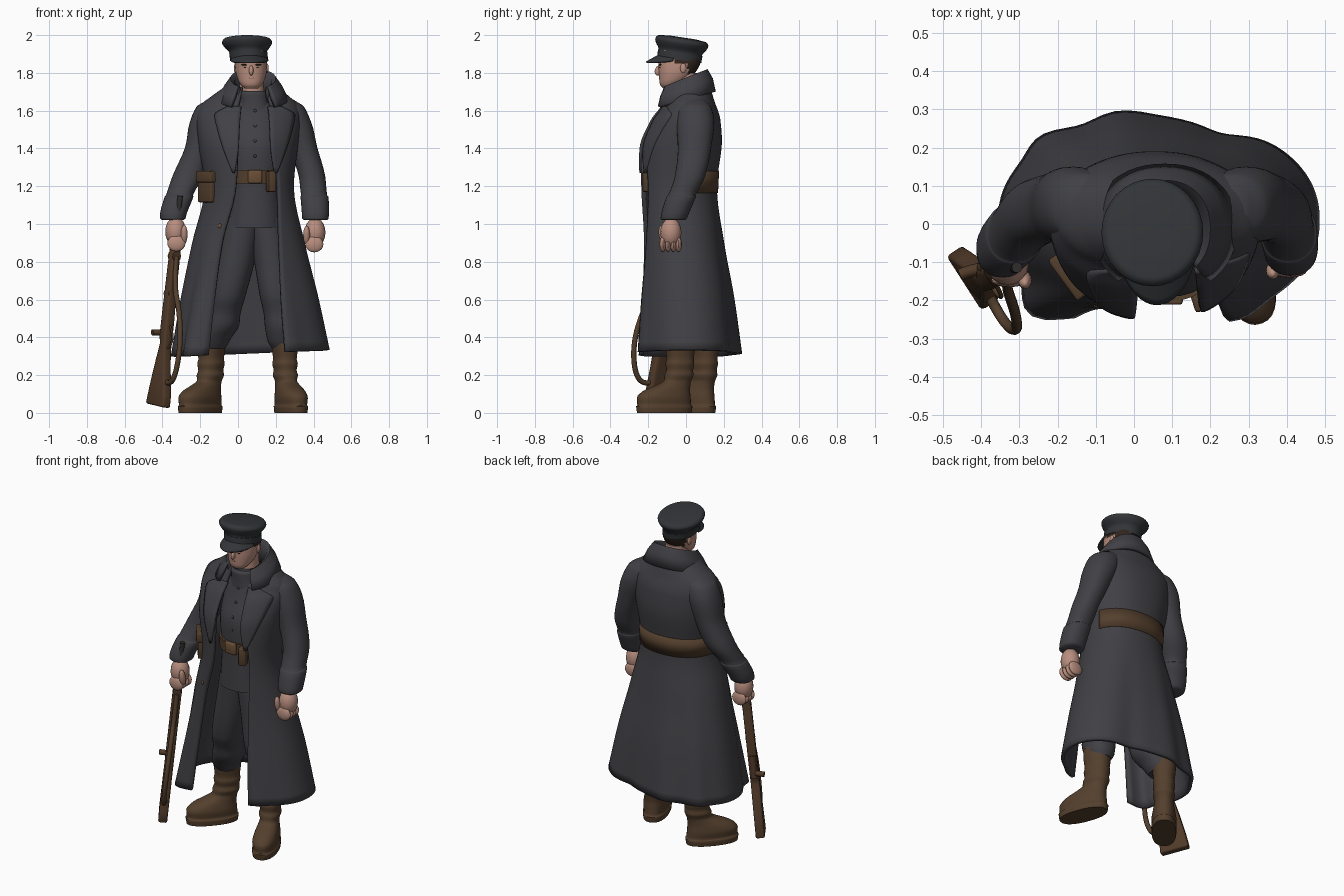
import bpy, bmesh, math
from mathutils import Vector, Matrix

if "Cube" in bpy.data.objects:
    bpy.data.objects.remove(bpy.data.objects["Cube"])


def material(name, *rgb):
    m = bpy.data.materials.new(name)
    m.use_nodes = True
    m.diffuse_color = (*rgb, 1)
    m.node_tree.nodes["Principled BSDF"].inputs["Base Color"].default_value = (*rgb, 1)
    return m


CLOTH = material("charcoal wool", .052, .052, .06)
CAP = material("dark cap cloth", .032, .035, .039)
LEATHER = material("brown leather", .088, .05, .026)
BUCKLE = material("tan buckle", .14, .075, .037)
WOOD = material("rifle wood", .082, .043, .022)
METAL = material("dark metal", .03, .027, .026)
SKIN = material("skin", .48, .27, .21)
HAIR = material("dark hair", .03, .018, .012)


def finish(name, bm, mat, angle=45, thick=0):
    bmesh.ops.recalc_face_normals(bm, faces=bm.faces)
    me = bpy.data.meshes.new(name)
    bm.to_mesh(me)
    bm.free()
    me.materials.append(mat)
    for f in me.polygons:
        f.use_smooth = True
    me.set_sharp_from_angle(angle=math.radians(angle))
    ob = bpy.data.objects.new(name, me)
    bpy.context.collection.objects.link(ob)
    if thick:
        mod = ob.modifiers.new("thickness", 'SOLIDIFY')
        mod.thickness, mod.offset = thick, 0
    return ob


def skin(name, rings, mat, closed=True, thick=0, angle=45):
    """Join rings of points; closed rings get end caps."""
    bm = bmesh.new()
    vs = [[bm.verts.new(p) for p in r] for r in rings]
    n = len(vs[0])
    for lo, hi in zip(vs, vs[1:]):
        for i in range(n if closed else n - 1):
            j = (i + 1) % n
            bm.faces.new((lo[i], lo[j], hi[j], hi[i]))
    if closed:
        bm.faces.new(vs[0])
        bm.faces.new(vs[-1])
    return finish(name, bm, mat, angle, thick)


def sample(rows, z):
    """Smooth monotone interpolation of rows keyed by their first value."""
    i = max(k for k in range(len(rows) - 1) if k == 0 or rows[k][0] <= z)
    h = rows[i + 1][0] - rows[i][0]
    t = (z - rows[i][0]) / h

    def slope(k, c):
        s = [(rows[j + 1][c] - rows[j][c]) / (rows[j + 1][0] - rows[j][0])
             for j in (k - 1, k) if 0 <= j < len(rows) - 1]
        if len(s) == 1:
            return s[0]
        return 0 if s[0] * s[1] <= 0 else 2 * s[0] * s[1] / (s[0] + s[1])
    out = []
    for c in range(1, len(rows[0])):
        p, q = rows[i][c], rows[i + 1][c]
        out.append(p + (q - p) * t * t * (3 - 2 * t)
                   + h * t * (1 - t) * (slope(i, c) * (1 - t) - slope(i + 1, c) * t))
    return out


def levels(rows, n):
    return [a[0] + (b[0] - a[0]) * k / n for a, b in zip(rows, rows[1:])
            for k in range(n)] + [rows[-1][0]]


def oval(cx, cy, a, b, t, p=2.2):
    s, c = math.sin(t), -math.cos(t)
    return (cx + a * math.copysign(abs(s) ** (2 / p), s),
            cy + b * math.copysign(abs(c) ** (2 / p), c))


def loft(name, rows, mat, n=4, sides=32, p=2.2):
    """Rows are (z, centre x, centre y, half width, half depth)."""
    return skin(name, [[(*oval(*sample(rows, z), 2 * math.pi * k / sides, p), z)
                        for k in range(sides)] for z in levels(rows, n)], mat)


def ball(name, loc, size, mat, rot=0):
    bm = bmesh.new()
    bmesh.ops.create_uvsphere(bm, u_segments=16, v_segments=10, radius=1)
    bm.transform(Matrix.Translation(loc) @ Matrix.Rotation(rot, 4, 'X') @ Matrix.Diagonal((*size, 1)))
    return finish(name, bm, mat)


def box(name, loc, size, mat, turn=0):
    bm = bmesh.new()
    bmesh.ops.create_cube(bm, size=1)
    bm.transform(Matrix.Translation(loc) @ Matrix.Rotation(turn, 4, 'Z') @ Matrix.Diagonal((*size, 1)))
    bmesh.ops.bevel(bm, geom=bm.edges[:], offset=.008, segments=2, affect='EDGES', profile=.5)
    return finish(name, bm, mat)


# Greatcoat: open ring sections (z, cx, cy, a, b, opening left, opening right)
COAT = [(.315, .065, .01, .41, .255, -.14, .235), (.6, .06, 0, .355, .235, -.115, .22),
        (.9, .055, -.02, .287, .208, -.08, .215), (1.2, .06, -.04, .225, .193, -.01, .21),
        (1.4, .055, -.025, .25, .202, 0, .19), (1.55, .055, .003, .265, .168, 0, .18),
        (1.62, .06, .018, .25, .132, .005, .17), (1.67, .065, .018, .195, .115, .015, .155),
        (1.72, .07, .018, .13, .1, .025, .145)]
FOLDS = [(.45, .08), (2.74, -.08), (3.34, .1), (3.85, .08), (5.6, .2)]


def coat_point(z, t, grow=0):
    cx, cy, a, b = sample(COAT, z)[:4]
    k = 1 + max(0, 1.1 - z) / .78 * sum(h * math.exp(-((t - c) / .2) ** 2) for c, h in FOLDS)
    x, y = oval(cx, cy, a * k + grow, b * k + grow, t)
    return (x, y, z + max(0, 1 - z) * .06 * (x - cx))


def coat_ring(z, n=80):
    cx, cy, a, b, x0, x1 = sample(COAT, z)
    t0, t1 = (math.copysign(math.asin(abs(u) ** 1.1), u) for u in ((x0 - cx) / a, (x1 - cx) / a))
    return [coat_point(z, t1 + (2 * math.pi + t0 - t1) * k / n) for k in range(n + 1)]


def front_y(x, z):
    cx, cy, a, b = sample(COAT, z)[:4]
    return cy - b * max(0, 1 - min(1, abs((x - cx) / a)) ** 2.2) ** (1 / 2.2)


skin("greatcoat", [coat_ring(z) for z in levels(COAT, 6)], CLOTH, closed=False, thick=.022)

# Back belt follows the coat waist from the left side seam to the right pouch
skin("back_belt", [[coat_point(z, 1.9 + 3.2 * k / 40, .011) for k in range(41)]
                   for z in (1.165, 1.28)], LEATHER, closed=False, thick=.01)

# Lapels: (z, inner edge, outer edge) measured from the body centre line
LAPEL = [(1.27, .105, .115), (1.4, .085, .165), (1.5, .08, .195), (1.575, .075, .21), (1.62, .07, .14)]
for side, label in ((1, "left"), (-1, "right")):
    rings = []
    for z in levels(LAPEL, 4):
        lo, hi = sample(LAPEL, z)
        xs = [.088 + side * (lo + (hi - lo) * k / 6) for k in range(7)]
        rings.append([(x, front_y(x, z) - .014, z) for x in xs])
    skin(label + "_lapel", rings, CLOTH, closed=False, thick=.016)

# Turned-down collar, higher at the nape, with low front points
rings = []
for a, b, z, tilt, gap in ((.1, .1, 1.66, .2, .75), (.106, .115, 1.75, .4, .75), (.118, .125, 1.76, .4, .72),
                           (.148, .145, 1.715, .36, .66), (.18, .16, 1.655, .27, .66)):
    ring = []
    for k in range(41):
        x, y = oval(.08, 0, a, b, gap + (2 * math.pi - 2 * gap) * k / 40)
        ring.append((x, y - .012, z + tilt * y))
    rings.append(ring)
skin("collar", rings, CLOTH, closed=False, thick=.02, angle=60)

# Tunic, roll neck, front belt
TUNIC = [(.98, .09, -.04, .15, .15), (1.2, .09, -.04, .135, .145), (1.4, .09, -.035, .15, .155),
         (1.56, .09, -.02, .14, .115), (1.65, .088, -.02, .09, .09)]
loft("tunic", TUNIC, CLOTH)
loft("roll_neck", [(1.6, .088, -.03, .1, .095), (1.65, .085, -.035, .082, .088),
                   (1.69, .08, -.035, .08, .088), (1.705, .08, -.035, .07, .076)], CLOTH)
loft("front_belt", [(1.215, .09, -.04, .148, .158), (1.285, .09, -.04, .15, .162)], LEATHER, n=1)
box("belt_buckle", (.09, -.2, 1.25), (.075, .022, .07), BUCKLE)
box("left_belt_pouch", (.175, -.2, 1.225), (.045, .055, .11), LEATHER, .3)
box("right_belt_pouch", (-.158, -.128, 1.19), (.12, .055, .15), LEATHER, -.94)
box("right_pouch_flap", (-.16, -.13, 1.25), (.132, .067, .06), LEATHER, -.94)
for z in (1.36, 1.44, 1.52, 1.6):
    ball("tunic_button", (.09, sample(TUNIC, z)[1] - sample(TUNIC, z)[3], z), (.008, .005, .008), CLOTH)
ball("coat_button", (-.095, front_y(-.095, .99) - .012, .99), (.012, .008, .014), BUCKLE)

# Trousers, bloused over the boots
loft("right_trouser_leg", [(.34, -.13, .08, .06, .07), (.38, -.125, .07, .08, .088),
                           (.46, -.085, .035, .09, .102), (.53, -.07, .01, .084, .096),
                           (.62, -.05, -.02, .09, .104),
                           (.8, -.01, -.03, .098, .115), (1.04, .035, -.03, .1, .13)], CLOTH)
loft("left_trouser_leg", [(.34, .24, -.02, .06, .07), (.38, .237, -.025, .08, .088),
                          (.46, .23, -.04, .088, .102), (.53, .218, -.05, .083, .096),
                          (.62, .205, -.06, .09, .104),
                          (.8, .18, -.045, .094, .115), (1.04, .145, -.03, .1, .13)], CLOTH)

# Boots with thick soles, bulbous toes and creased ankles
BOOT = [(0, 0, 0, .07, .15), (.035, 0, 0, .073, .155), (.04, 0, 0, .068, .149),
        (.08, 0, -.003, .072, .148), (.115, 0, .012, .066, .13), (.145, 0, .048, .058, .096),
        (.17, 0, .075, .054, .074), (.2, 0, .083, .063, .077), (.225, 0, .087, .057, .071),
        (.26, 0, .088, .064, .076), (.285, 0, .09, .059, .072), (.34, 0, .09, .066, .078),
        (.4, 0, .09, .07, .08)]
for label, x, y, turn in (("left", .28, -.115, .36), ("right", -.2, .028, -.7)):
    ob = loft(label + "_boot", BOOT, LEATHER, n=3, p=2.3)
    ob.data.transform(Matrix.Translation((x, y, 0)) @ Matrix.Rotation(turn, 4, 'Z'))

# Sleeves with turned-up cuffs
loft("left_sleeve", [(1.02, .41, -.067, .06, .06), (1.03, .41, -.065, .07, .07),
                     (1.145, .405, -.025, .074, .078), (1.152, .403, -.022, .069, .073),
                     (1.25, .392, .02, .07, .08), (1.4, .345, .045, .076, .088),
                     (1.54, .293, .05, .094, .1), (1.62, .258, .045, .092, .088),
                     (1.66, .22, .04, .07, .06)], CLOTH)
loft("right_sleeve", [(1.02, -.345, -.072, .056, .06), (1.03, -.345, -.07, .067, .07),
                      (1.145, -.312, -.025, .076, .08), (1.152, -.31, -.022, .071, .075),
                      (1.27, -.255, .03, .085, .085), (1.4, -.202, .045, .08, .09),
                      (1.54, -.16, .05, .095, .1), (1.62, -.13, .045, .09, .088),
                      (1.655, -.095, .04, .07, .06)], CLOTH)

# Loosely closed hands
for side, label, c in ((1, "left", Vector((.408, -.08, .955))), (-1, "right", Vector((-.33, -.105, .96)))):
    ball(label + "_palm", c, (.055, .056, .078), SKIN)
    for k in range(4):
        ball(label + "_finger", c + Vector((-.004 * side, -.043 + .028 * k, -.062)), (.048, .017, .043), SKIN)
    ball(label + "_thumb", c + Vector((-.045 * side, -.042, -.015)), (.018, .021, .052), SKIN, .2)

# Head with hair assigned to the back
head = loft("head", [(1.718, .07, -.092, .035, .03), (1.735, .07, -.084, .054, .052),
                     (1.77, .07, -.062, .073, .08), (1.81, .07, -.045, .083, .1),
                     (1.86, .068, -.035, .086, .112), (1.92, .06, -.035, .085, .11)], SKIN, n=5)
head.data.materials.append(HAIR)
for f in head.data.polygons:
    if f.center.y > .01 and f.center.z > 1.79 or f.center.y > -.05 and f.center.z > 1.85:
        f.material_index = 1
loft("neck", [(1.62, .075, -.01, .068, .07), (1.8, .07, -.01, .062, .068)], SKIN)
ball("nose", (.07, -.145, 1.813), (.012, .02, .028), SKIN, -.35)
ball("lips", (.07, -.134, 1.772), (.022, .01, .007), SKIN)
ball("chin", (.07, -.116, 1.738), (.028, .018, .016), SKIN)
for side, label in ((1, "left"), (-1, "right")):
    ball(label + "_ear", (.07 + .083 * side, -.015, 1.825), (.009, .016, .026), SKIN)
    ball(label + "_eyebrow", (.07 + .034 * side, -.137, 1.843), (.02, .009, .004), HAIR)
    ball(label + "_eye", (.07 + .032 * side, -.135, 1.828), (.008, .007, .004), HAIR)

# Peaked cap, tipped back
tip = Matrix.Translation((.048, -.035, 1.877)) @ Matrix.Rotation(-.15, 4, 'X')
cap = loft("cap_crown", [(-.01, .01, 0, .094, .112), (.035, .005, 0, .1, .117),
                         (.066, 0, 0, .125, .136), (.085, 0, 0, .133, .142), (.104, 0, 0, .12, .13),
                         (.112, 0, 0, .06, .07)], CAP, p=2)
cap.data.transform(tip)
band = loft("cap_band", [(-.008, .01, 0, .1, .118), (.03, .007, 0, .102, .119)], CAP, n=1, p=2)
band.data.transform(tip)
rings = []
for j in range(5):
    ring = []
    for k in range(21):
        t = -1.25 + 2.5 * k / 20
        reach = j / 4 * .068 * math.cos(t)
        ring.append((.06 + (.098 + reach * .3) * math.sin(t), -.03 - (.112 + reach) * math.cos(t),
                     1.893 - reach * .55 - .02 * math.sin(t) ** 2))
    rings.append(ring)
skin("cap_visor", rings, CAP, closed=False, thick=.01)

# Rifle, standing on its butt; local axes are depth, thickness and length
base = Vector((-.425, -.14, .035))
up = (Vector((-.3, -.12, 1.16)) - base).normalized()
deep = Vector((.55, -.83, 0))
deep = (deep - up * deep.dot(up)).normalized()
frame = Matrix.Translation(base) @ Matrix((deep, up.cross(deep), up)).transposed().to_4x4()
PROFILE = [(-.085, .01), (.085, -.005), (.085, .05), (.045, .24), (.036, .3), (.036, .45), (.026, .62),
           (.02, .95), (-.02, .95), (-.026, .5), (-.026, .38), (-.014, .33), (-.035, .25), (-.065, .12)]
bm = bmesh.new()
face = bm.faces.new([bm.verts.new((d, -.026, h)) for d, h in PROFILE])
ext = bmesh.ops.extrude_face_region(bm, geom=[face])
bmesh.ops.translate(bm, vec=(0, .052, 0), verts=[g for g in ext["geom"] if isinstance(g, bmesh.types.BMVert)])
bmesh.ops.bevel(bm, geom=bm.edges[:], offset=.01, segments=2, affect='EDGES', profile=.5)
finish("rifle_stock", bm, WOOD).data.transform(frame)


def rod(name, points, radius, mat):
    cu = bpy.data.curves.new(name, 'CURVE')
    cu.dimensions, cu.bevel_depth, cu.bevel_resolution, cu.use_fill_caps = '3D', radius, 3, True
    sp = cu.splines.new('NURBS')
    sp.points.add(len(points) - 1)
    for pt, co in zip(sp.points, points):
        pt.co = (*(frame @ Vector(co)), 1)
    sp.use_endpoint_u, sp.order_u = True, 3
    cu.materials.append(mat)
    bpy.context.collection.objects.link(bpy.data.objects.new(name, cu))


rod("rifle_barrel", [(-.008, 0, .4), (-.008, 0, .8), (-.008, 0, 1.12)], .014, METAL)
rod("front_sight", [(-.008, 0, 1.08), (-.022, 0, 1.085), (-.032, 0, 1.09)], .006, METAL)
rod("rifle_receiver", [(-.02, 0, .36), (-.02, 0, .42), (-.02, 0, .5)], .02, WOOD)
rod("bolt_handle", [(-.02, 0, .39), (-.035, -.03, .39), (-.04, -.06, .385)], .016, WOOD)
rod("trigger_guard", [(.03, 0, .31), (.07, 0, .33), (.065, 0, .4), (.03, 0, .43)], .006, WOOD)
for h in (.6, .8):
    rod("barrel_ring", [(-.024, 0, h), (0, 0, h), (.024, 0, h)], .027, WOOD)
rod("rifle_sling", [(.02, 0, .8), (.03, 0, .64), (.11, -.005, .52), (.165, -.01, .36), (.16, -.01, .2),
                    (.11, -.005, .12), (.06, 0, .13)], .014, LEATHER)
